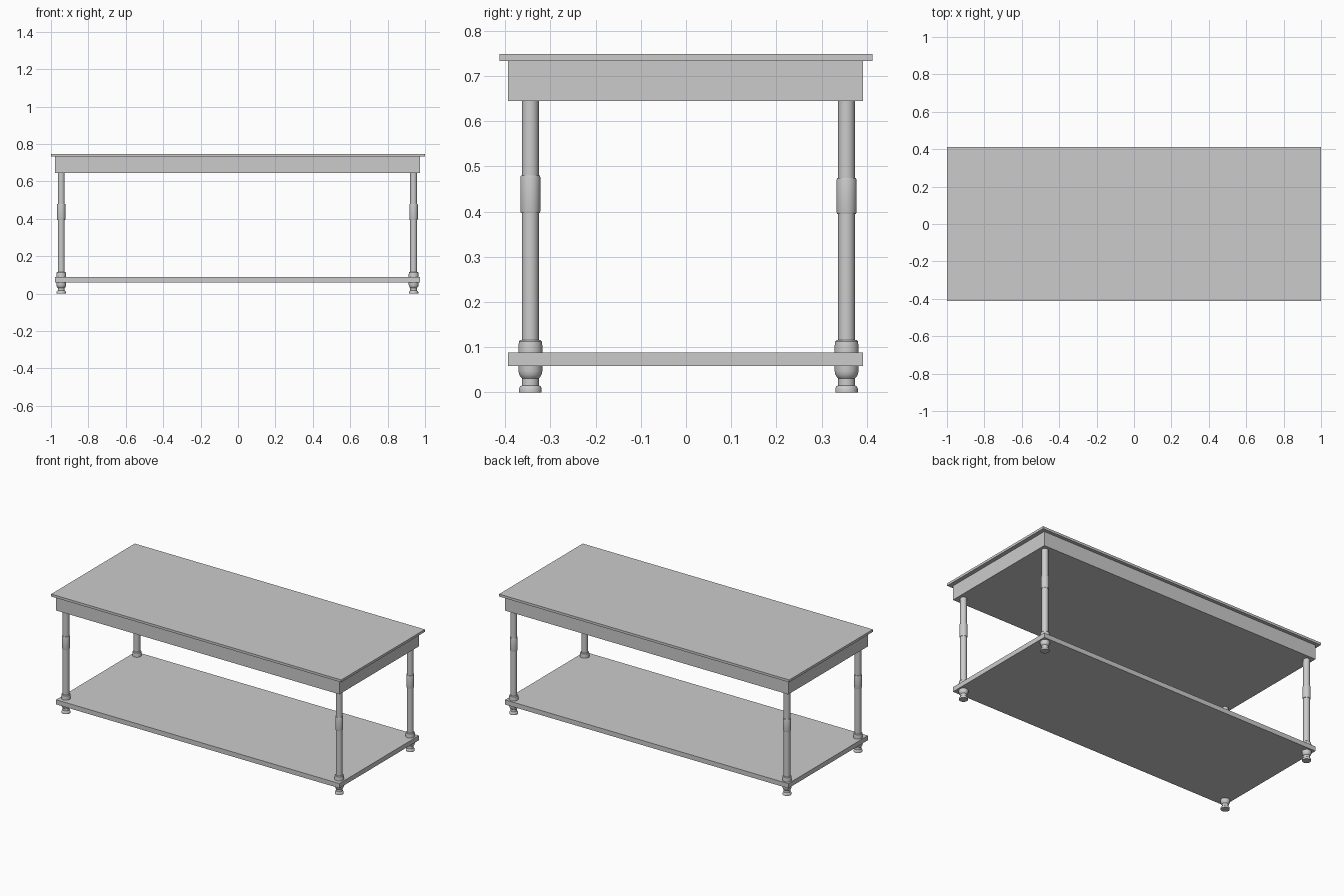
import bpy, bmesh, math

cube = bpy.data.objects.get("Cube")
if cube:
    bpy.data.objects.remove(cube, do_unlink=True)

GREY = (0.6, 0.6, 0.6, 1)
mat = bpy.data.materials.new("plain grey")
mat.use_nodes = True
mat.diffuse_color = GREY
mat.node_tree.nodes["Principled BSDF"].inputs["Base Color"].default_value = GREY


def add_object(name, bm):
    mesh = bpy.data.meshes.new(name)
    bm.to_mesh(mesh)
    bm.free()
    mesh.materials.append(mat)
    obj = bpy.data.objects.new(name, mesh)
    bpy.context.collection.objects.link(obj)
    return obj


def slab(name, x0, x1, y0, y1, z0, z1):
    bm = bmesh.new()
    bmesh.ops.create_cube(bm, size=1)
    bmesh.ops.scale(bm, vec=(x1 - x0, y1 - y0, z1 - z0), verts=bm.verts)
    bmesh.ops.translate(bm, vec=((x0 + x1) / 2, (y0 + y1) / 2, (z0 + z1) / 2), verts=bm.verts)
    return add_object(name, bm)


def turned(name, x, y, profile, sides=32):
    """Lathe a closed (radius, height) profile around a vertical axis."""
    bm = bmesh.new()
    rings = []
    for r, z in profile:
        ring = []
        for i in range(sides):
            a = math.tau * i / sides
            ring.append(bm.verts.new((x + r * math.cos(a), y + r * math.sin(a), z)))
        rings.append(ring)
    for low, high in zip(rings, rings[1:]):
        for i in range(sides):
            j = (i + 1) % sides
            bm.faces.new((low[i], low[j], high[j], high[i]))
    bm.faces.new(list(reversed(rings[0])))
    bm.faces.new(rings[-1])
    obj = add_object(name, bm)
    bpy.ops.object.select_all(action="DESELECT")
    obj.select_set(True)
    bpy.context.view_layer.objects.active = obj
    bpy.ops.object.shade_smooth_by_angle(angle=math.radians(35))


# Table top, apron block and lower shelf
slab("table_top", -1, 1, -0.412, 0.412, 0.733, 0.748)
slab("apron", -0.979, 0.974, -0.393, 0.391, 0.644, 0.733)
slab("lower_shelf", -0.979, 0.974, -0.393, 0.391, 0.059, 0.088)

# Turned legs: foot, neck, base bulge, shaft, collar, shaft
SHAFT = 0.0185


def leg_profile(c0, c1):
    foot = [(0.025, 0), (0.025, 0.008), (0.023, 0.013), (0.0185, 0.016), (0.0185, 0.031)]
    bulge = [(0.0215, 0.034), (0.025, 0.040), (0.0265, 0.048), (0.0265, 0.103),
             (0.025, 0.113), (0.022, 0.116), (SHAFT, 0.116)]
    collar = [(SHAFT, c0), (0.021, c0), (0.0222, c0 + 0.005),
              (0.0222, c1 - 0.005), (0.021, c1), (SHAFT, c1)]
    return foot + bulge + collar + [(SHAFT, 0.66)]


for side, x in (("right", -0.945), ("left", 0.939)):
    turned("front_leg_" + side, x, -0.344, leg_profile(0.397, 0.480))
    turned("back_leg_" + side, x, 0.355, leg_profile(0.395, 0.474))
